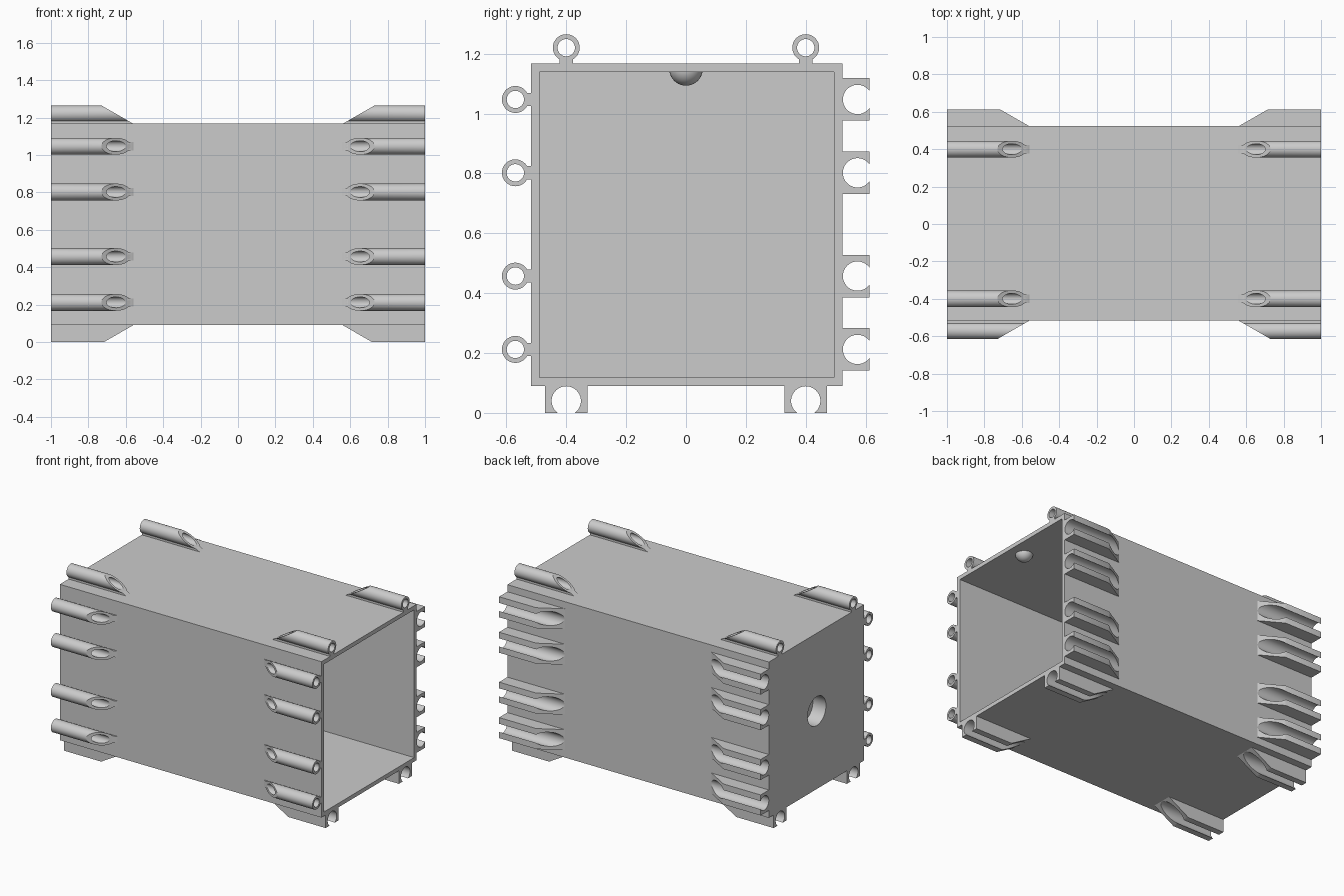
import bpy, bmesh
from math import sin, cos, pi, asin, sqrt, radians
from mathutils import Vector, Matrix

cube = bpy.data.objects.get("Cube")
if cube:
    bpy.data.objects.remove(cube, do_unlink=True)

grey = bpy.data.materials.new("plain grey")
grey.use_nodes = True
colour = (0.6, 0.6, 0.6, 1)
grey.diffuse_color = colour
grey.node_tree.nodes["Principled BSDF"].inputs["Base Color"].default_value = colour

# Overall measures
FRONT, BACK, BOTTOM, TOP = -0.517, 0.523, 0.09, 1.167
WALL = 0.028
HEIGHT = 0.09          # how far sockets stand off the wall
MID_Z = (BOTTOM + TOP) / 2


def finish(bm, name, smooth=True):
    bmesh.ops.recalc_face_normals(bm, faces=bm.faces)
    mesh = bpy.data.meshes.new(name)
    bm.to_mesh(mesh)
    bm.free()
    mesh.materials.append(grey)
    obj = bpy.data.objects.new(name, mesh)
    bpy.context.collection.objects.link(obj)
    bpy.ops.object.select_all(action='DESELECT')
    obj.select_set(True)
    bpy.context.view_layer.objects.active = obj
    if smooth:
        bpy.ops.object.shade_smooth_by_angle(angle=radians(30))
    return obj


def slant(h):
    # Inner ends of all clips are cut on a slope that meets the wall
    return 0.56 + 0.165 * h / 0.095


def loops(bm, profile, place, side):
    # The profile at the box end and on the sloped cut
    ends = [bm.verts.new(place(side, u, h)) for u, h in profile]
    cuts = [bm.verts.new(place(side * slant(h), u, h)) for u, h in profile]
    n = len(profile)
    for i in range(n):
        j = (i + 1) % n
        bm.faces.new((ends[i], ends[j], cuts[j], cuts[i]))
    return ends, cuts


def prism(bm, profile, place, side):
    for loop in loops(bm, profile, place, side):
        bm.faces.new(loop)


def tube(bm, place, side, n=32):
    # Hollow tube on a narrow neck
    rings = []
    for r in (0.045, 0.029):
        ring = [(r * cos(2 * pi * i / n), 0.053 + r * sin(2 * pi * i / n)) for i in range(n)]
        rings.append(loops(bm, ring, place, side))
    for outer, inner in zip(*rings):
        for i in range(n):
            j = (i + 1) % n
            bm.faces.new((outer[i], outer[j], inner[j], inner[i]))
    prism(bm, [(-0.022, 0), (0.022, 0), (0.022, 0.017), (-0.022, 0.017)], place, side)


def socket(bm, place, side, n=28):
    # Block with a round channel that opens outward
    r, mid, half = 0.049, 0.05, 0.071
    start = asin((HEIGHT - mid) / r)
    sweep = pi + 2 * start
    arc = [(r * cos(start - sweep * i / n), mid + r * sin(start - sweep * i / n))
           for i in range(n + 1)]
    prism(bm, [(-half, HEIGHT), (-half, 0), (half, 0), (half, HEIGHT)] + arc, place, side)


def clips(name, make, positions, place):
    bm = bmesh.new()
    for p in positions:
        for side in (-1, 1):
            make(bm, lambda x, u, h: place(x, p + u, h), side)
    finish(bm, name)


# Box shell, open at one end with a thick wall at the other
bm = bmesh.new()
size = (2, BACK - FRONT, TOP - BOTTOM)
centre = Vector((0, (FRONT + BACK) / 2, MID_Z))
bmesh.ops.create_cube(bm, size=1, matrix=Matrix.Translation(centre) @ Matrix.Diagonal((*size, 1)))
mouth = max(bm.faces, key=lambda f: f.calc_center_median().x)
bmesh.ops.inset_region(bm, faces=[mouth], thickness=WALL, use_even_offset=True)
pocket = bmesh.ops.extrude_face_region(bm, geom=[mouth])
bmesh.ops.delete(bm, geom=[mouth], context='FACES_ONLY')
for v in pocket["geom"]:
    if isinstance(v, bmesh.types.BMVert):
        v.co.x = -0.86
box = finish(bm, "box_shell", False)

# Round blind hole in the closed end
bm = bmesh.new()
bmesh.ops.create_cone(bm, cap_ends=True, segments=48, radius1=0.1, radius2=0.1, depth=0.2,
                      matrix=Matrix.Translation((-1, 0, MID_Z)) @ Matrix.Rotation(pi / 2, 4, 'Y'))
cutter = finish(bm, "hole_cutter", False)
cutter.hide_render = True
cut = box.modifiers.new("hole", 'BOOLEAN')
cut.object = cutter
cut.solver = 'EXACT'
bpy.context.view_layer.objects.active = box
bpy.ops.object.modifier_apply(modifier=cut.name)
bpy.data.objects.remove(cutter, do_unlink=True)
bpy.ops.object.select_all(action='DESELECT')
box.select_set(True)
bpy.ops.object.shade_smooth_by_angle(angle=radians(30))

# Rounded catch under the ceiling near the mouth
bm = bmesh.new()
bmesh.ops.create_uvsphere(bm, u_segments=32, v_segments=20, radius=0.056,
                          matrix=Matrix.Translation((0.89, 0, 1.149)))
bmesh.ops.bisect_plane(bm, geom=bm.verts[:] + bm.edges[:] + bm.faces[:],
                       plane_co=(0, 0, 1.155), plane_no=(0, 0, 1), clear_outer=True)
finish(bm, "ceiling_catch")

# Tubes and matching sockets on the four walls
levels = (0.212, 0.457, 0.802, 1.047)
rows = (-0.4, 0.4)
clips("front_tubes", tube, levels, lambda x, u, h: (x, FRONT - h, u))
clips("top_tubes", tube, rows, lambda x, u, h: (x, u, TOP + h))
clips("back_sockets", socket, levels, lambda x, u, h: (x, BACK + h, u))
clips("bottom_sockets", socket, rows, lambda x, u, h: (x, u, BOTTOM - h))
